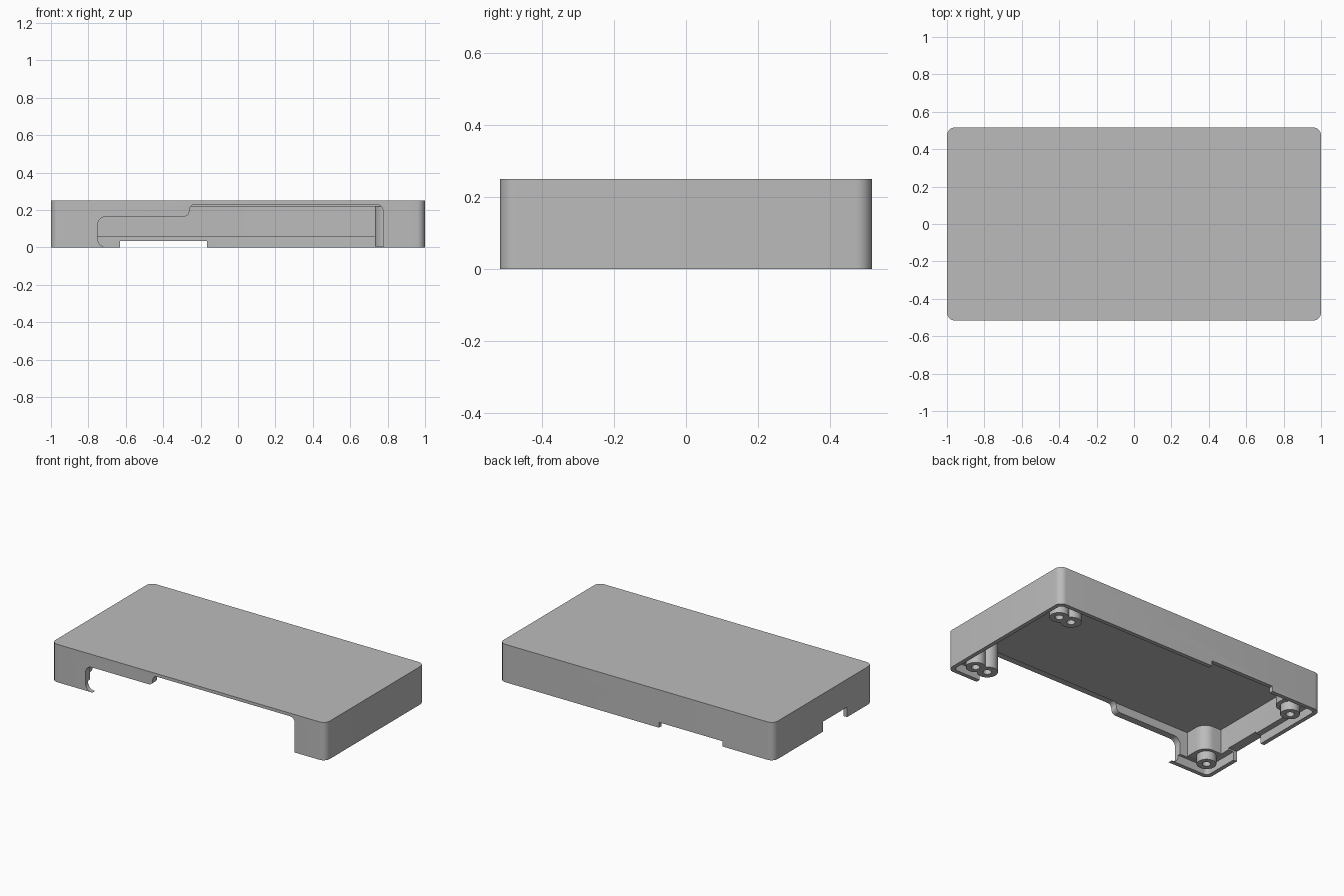
import bpy, bmesh, math
from mathutils import Vector

cube = bpy.data.objects.get("Cube")
if cube:
    bpy.data.objects.remove(cube, do_unlink=True)

grey = bpy.data.materials.new("plain_grey")
grey.use_nodes = True
COLOR = (0.5, 0.5, 0.5, 1)
grey.diffuse_color = COLOR
grey.node_tree.nodes["Principled BSDF"].inputs["Base Color"].default_value = COLOR


def fillet(corners, steps=8):
    """Round the corners (x, y, radius) of a closed outline."""
    out = []
    for i, (x, y, r) in enumerate(corners):
        p = Vector((x, y))
        if r == 0:
            out.append(p)
            continue
        u = (Vector(corners[i - 1][:2]) - p).normalized()
        v = (Vector(corners[(i + 1) % len(corners)][:2]) - p).normalized()
        half = u.angle(v) / 2
        c = p + (u + v).normalized() * r / math.sin(half)
        s, e = p + u * r / math.tan(half) - c, p + v * r / math.tan(half) - c
        a = math.atan2(s.y, s.x)
        d = (math.atan2(e.y, e.x) - a + math.pi) % math.tau - math.pi
        out += [c + Vector((math.cos(a + d * k / steps), math.sin(a + d * k / steps))) * r
                for k in range(steps + 1)]
    return out


def prism(name, outline, lo, hi, along_y=False):
    bm = bmesh.new()
    place = (lambda p: (p.x, lo, p.y)) if along_y else (lambda p: (p.x, p.y, lo))
    face = bm.faces.new([bm.verts.new(place(p)) for p in outline])
    new = bmesh.ops.extrude_face_region(bm, geom=[face])["geom"]
    move = Vector((0, hi - lo, 0)) if along_y else Vector((0, 0, hi - lo))
    bmesh.ops.translate(bm, vec=move, verts=[g for g in new if isinstance(g, bmesh.types.BMVert)])
    bmesh.ops.recalc_face_normals(bm, faces=bm.faces)
    mesh = bpy.data.meshes.new(name)
    bm.to_mesh(mesh)
    bm.free()
    mesh.materials.append(grey)
    ob = bpy.data.objects.new(name, mesh)
    bpy.context.collection.objects.link(ob)
    return ob


def rect(x0, x1, y0, y1, r=0):
    return fillet([(x0, y0, r), (x1, y0, r), (x1, y1, r), (x0, y1, r)])


def disc(x, y, r, n=32):
    return [Vector((x + r * math.cos(math.tau * k / n), y + r * math.sin(math.tau * k / n)))
            for k in range(n)]


def activate(ob):
    bpy.ops.object.select_all(action='DESELECT')
    ob.select_set(True)
    bpy.context.view_layer.objects.active = ob


def cut(ob, cutter):
    cutter.hide_render = True
    activate(ob)
    mod = ob.modifiers.new("cut", 'BOOLEAN')
    mod.operation, mod.solver, mod.object = 'DIFFERENCE', 'EXACT', cutter
    bpy.ops.object.modifier_apply(modifier=mod.name)
    bpy.data.objects.remove(cutter, do_unlink=True)


def smooth(ob):
    activate(ob)
    bpy.ops.object.shade_smooth_by_angle(angle=math.radians(30))


W, D, H = 1.0, 0.517, 0.25
CEILING, STEP = 0.22, 0.055

# Lid shell: hollow underside with a thinner lip around the rim
shell = prism("lid_shell", rect(-W, W, -D, D, 0.045), 0, H)
cut(shell, prism("cavity_cutter", rect(-0.935, 0.945, -0.472, 0.472, 0.02), -0.05, CEILING))
cut(shell, prism("lip_cutter", rect(-0.973, 0.973, -0.49, 0.49, 0.025), -0.06, STEP))

# Stepped opening in the front wall
opening = fillet([(0.775, -0.05, 0), (-0.70, -0.05, 0), (-0.70, 0.001, 0), (-0.75, 0.001, 0.045),
                  (-0.75, 0.165, 0.045), (-0.26, 0.165, 0.03), (-0.26, 0.23, 0.03),
                  (0.775, 0.23, 0.035)])
cut(shell, prism("opening_cutter", opening, -0.6, -0.465, along_y=True))

# Notches in the back wall and the right wall
cut(shell, prism("back_notch_cutter", rect(-0.63, -0.165, 0.44, 0.6), -0.07, 0.035))
cut(shell, prism("right_notch_cutter", rect(-1.1, -0.9, -0.25, 0), -0.07, 0.066))
smooth(shell)


# Screw posts under the ceiling
def screw_post(name, x, y, r=0.058):
    post = prism(name, disc(x, y, r), 0.004, 0.235)
    cut(post, prism("hole_cutter", disc(x, y, 0.025), -0.05, 0.15))
    smooth(post)


for end, y, wall in (("front", -0.395, -0.482), ("back", 0.37, 0.482)):
    side = 1 if y > 0 else -1
    lo, hi = sorted((y, wall))
    screw_post(end + "_left_outer_post", 0.885, y)
    screw_post(end + "_left_inner_post", 0.795, y, 0.062)
    screw_post(end + "_right_post", -0.888, y)
    # Webs joining the posts to the walls
    smooth(prism(end + "_left_web", rect(0.86, 0.96, y - 0.04, y + 0.04), 0.06, 0.235))
    smooth(prism(end + "_left_wall_web", rect(0.79, 0.96, *sorted((y + side * 0.03, wall))), 0.06, 0.235))
    inner = y - side * 0.075
    block = fillet([(-0.95, wall, 0), (-0.805, wall, 0), (-0.805, inner, 0.07), (-0.95, inner, 0)])
    web = prism(end + "_right_web", block, 0.06, 0.235)
    cut(web, prism("hole_cutter", disc(-0.888, y, 0.04), -0.05, 0.2))
    smooth(web)
